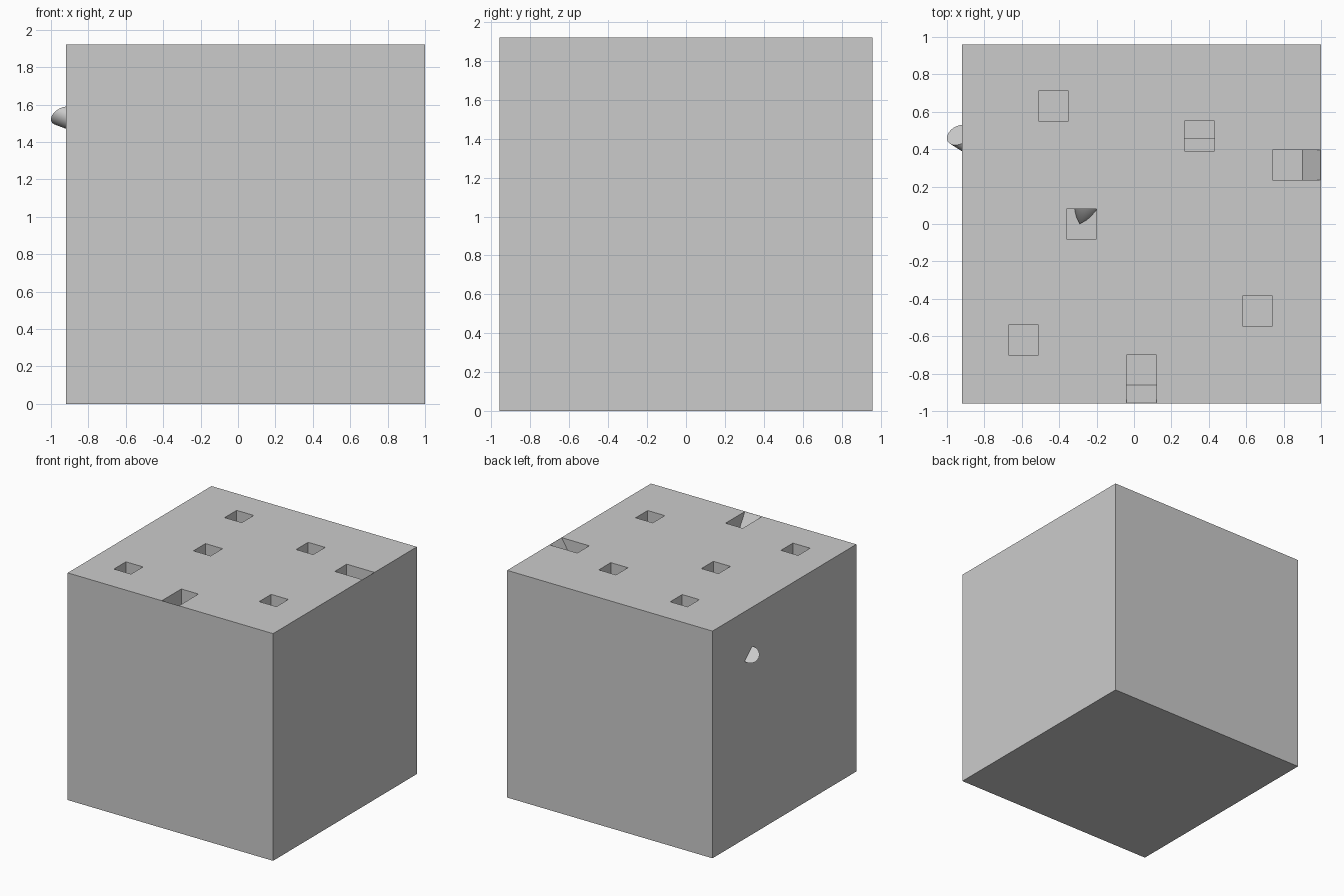
import bpy, bmesh
from mathutils import Vector

if "Cube" in bpy.data.objects:
    bpy.data.objects.remove(bpy.data.objects["Cube"])

TOP = 1.92
PIT = 0.16    # width and depth of a pit


def mesh_object(name, bm):
    bmesh.ops.recalc_face_normals(bm, faces=bm.faces)
    me = bpy.data.meshes.new(name)
    bm.to_mesh(me)
    bm.free()
    ob = bpy.data.objects.new(name, me)
    bpy.context.collection.objects.link(ob)
    return ob


def box(name, lo, hi, lean=(0, 0)):
    """Box between two corners; lean pushes one top edge outward into a ramp."""
    bm = bmesh.new()
    bmesh.ops.create_cube(bm, size=1)
    mid = [(a + b) / 2 for a, b in zip(lo, hi)]
    for v in bm.verts:
        sign = [1 if c > 0 else -1 for c in v.co]
        v.co = [m + s * (b - a) / 2 for m, s, a, b in zip(mid, sign, lo, hi)]
        if sign[2] > 0:
            for i in (0, 1):
                if lean[i] * sign[i] > 0:
                    v.co[i] += lean[i]
    return mesh_object(name, bm)


def select_only(ob):
    bpy.ops.object.select_all(action='DESELECT')
    ob.select_set(True)
    bpy.context.view_layer.objects.active = ob


# Main block
block = box("block", (-0.92, -0.96, 0), (1.0, 0.96, TOP))

# Square pits in the top; two have a ramp running out to the block's edge
OVER = 0.02
RAMP = 0.098 * (PIT + OVER) / PIT
pits = [(-0.43, 0.63, 0, 0), (0.35, 0.47, 0, 0), (0.82, 0.315, RAMP, 0),
        (-0.28, 0.0, 0, 0), (0.66, -0.465, 0, 0), (-0.59, -0.62, 0, 0),
        (0.04, -0.78, 0, -RAMP)]
h = PIT / 2
cutters = [box("pit_cutter", (x - h, y - h, TOP - PIT), (x + h, y + h, TOP + OVER), (lx, ly))
           for x, y, lx, ly in pits]
# Deeper half of the stepped pit
cutters.append(box("step_cutter", (0.35 - h, 0.46, TOP - 0.24), (0.35 + h, 0.47 + h, TOP + OVER)))
select_only(block)
for cutter in cutters:
    cutter.hide_render = True
    mod = block.modifiers.new("pit", 'BOOLEAN')
    mod.operation = 'DIFFERENCE'
    mod.solver = 'EXACT'
    mod.object = cutter
    bpy.ops.object.modifier_apply(modifier=mod.name)
    bpy.data.objects.remove(cutter)

# Slanted peg poking out of the left side
bm = bmesh.new()
rot = Vector((-0.37, 0.62, 0.69)).to_track_quat('Z', 'Y')
ring = bmesh.ops.create_circle(bm, cap_ends=True, segments=32, radius=0.069)["verts"]
for v in ring:
    v.co = rot @ v.co + Vector((-0.936, 0.476, 1.54))
ext = bmesh.ops.extrude_face_region(bm, geom=bm.faces[:], use_keep_orig=True)
for v in [g for g in ext["geom"] if isinstance(g, bmesh.types.BMVert)]:
    v.co += Vector((0.2, -0.125, -0.075))
peg = mesh_object("side_peg", bm)

# Cone whose tip shows in the middle pit
axis = Vector((0.25, 0.8, -0.55)).normalized()
bm = bmesh.new()
bmesh.ops.create_cone(bm, cap_ends=True, segments=32, radius1=0.14, radius2=0, depth=0.2)
rot = (-axis).to_track_quat('Z', 'Y')
for v in bm.verts:
    v.co = rot @ v.co + Vector((-0.29, 0.0, 1.79)) + axis * 0.1
cone = mesh_object("pit_cone", bm)

for ob in (peg, cone):
    select_only(ob)
    bpy.ops.object.shade_smooth_by_angle()
